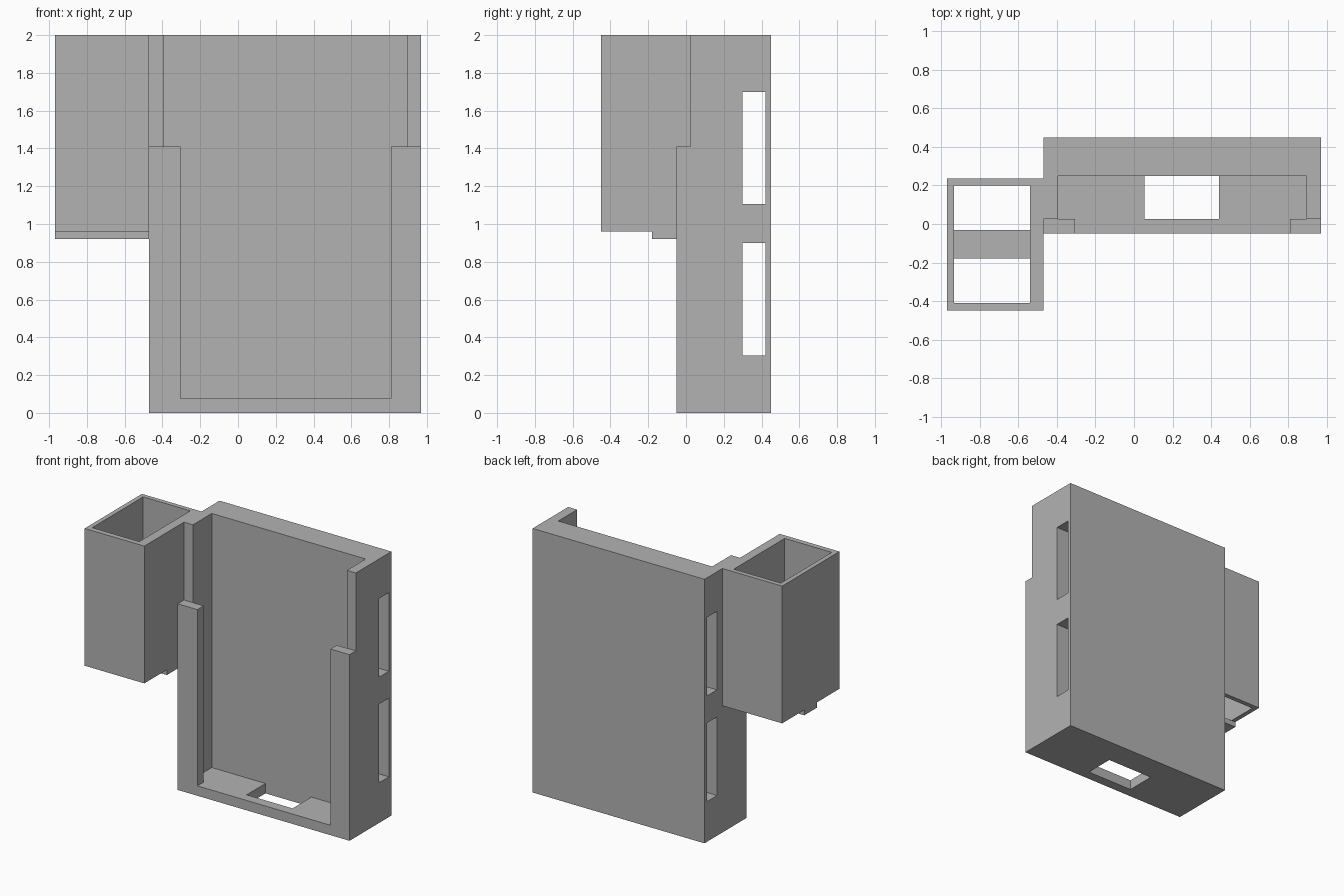
import bpy
import bmesh

if "Cube" in bpy.data.objects:
    bpy.data.objects.remove(bpy.data.objects["Cube"])

grey = bpy.data.materials.new("plain grey")
grey.diffuse_color = (0.45, 0.45, 0.45, 1.0)
grey.use_nodes = True
grey.node_tree.nodes["Principled BSDF"].inputs["Base Color"].default_value = grey.diffuse_color


def box(name, x, y, z):
    """Box from (min, max) ranges on each axis."""
    bm = bmesh.new()
    bmesh.ops.create_cube(bm, size=1.0)
    for v in bm.verts:
        v.co = [r[1] if c > 0 else r[0] for c, r in zip(v.co, (x, y, z))]
    mesh = bpy.data.meshes.new(name)
    bm.to_mesh(mesh)
    bm.free()
    mesh.materials.append(grey)
    obj = bpy.data.objects.new(name, mesh)
    bpy.context.collection.objects.link(obj)
    return obj


def combine(target, other, operation):
    """Apply an exact boolean and remove the helper."""
    mod = target.modifiers.new("cut", 'BOOLEAN')
    mod.operation = operation
    mod.solver = 'EXACT'
    mod.object = other
    bpy.context.view_layer.objects.active = target
    bpy.ops.object.modifier_apply(modifier=mod.name)
    bpy.data.objects.remove(other)


def cut(target, x, y, z):
    combine(target, box("cutter", x, y, z), 'DIFFERENCE')


# Main tray with a thick back
tray = box("device_holder", (-0.47, 0.97), (-0.05, 0.45), (0.0, 2.0))

# Lower front lips: the upper part of the walls is set back
cut(tray, (-0.6, 1.1), (-0.2, 0.025), (1.41, 2.2))
# Pocket and front opening
cut(tray, (-0.395, 0.895), (0.025, 0.25), (0.075, 2.2))
cut(tray, (-0.305, 0.81), (-0.2, 0.1), (0.075, 2.2))
# Opening in the floor
cut(tray, (0.055, 0.44), (0.025, 0.25), (-0.1, 0.2))
# Strap slots running sideways through the back
for z in ((0.305, 0.90), (1.105, 1.70)):
    cut(tray, (-0.6, 1.1), (0.30, 0.42), z)

# Open side tube with a retaining bar under it
tube = box("side_tube", (-0.97, -0.47), (-0.45, 0.235), (0.96, 2.0))
cut(tube, (-0.935, -0.54), (-0.41, 0.20), (0.8, 2.2))
bar = box("tube_bar", (-0.97, -0.47), (-0.18, -0.03), (0.92, 0.96))
combine(tube, bar, 'UNION')
combine(tray, tube, 'UNION')
